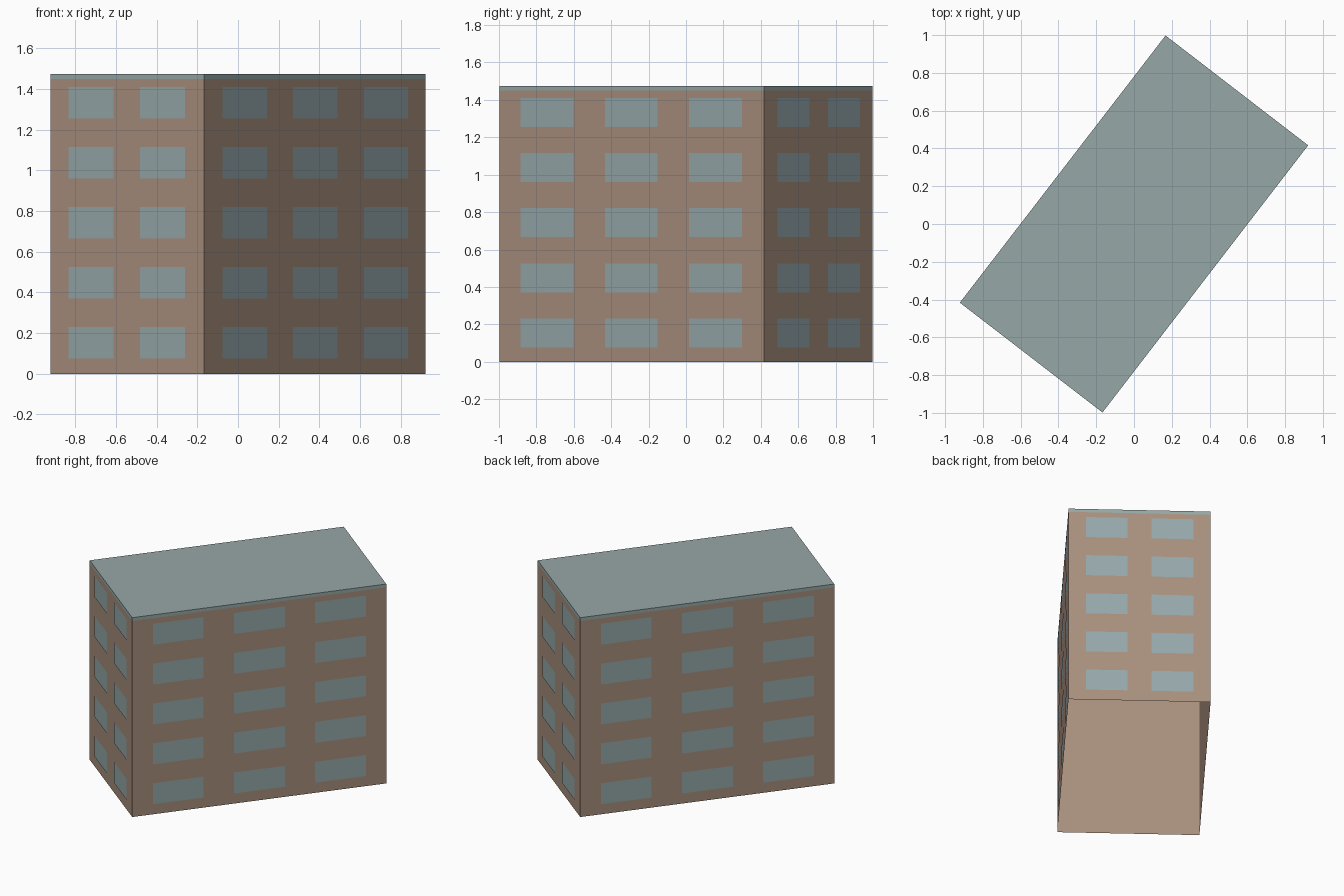
import bpy
import bmesh
from math import radians, pi
from mathutils import Matrix, Vector

cube = bpy.data.objects.get("Cube")
if cube:
    bpy.data.objects.remove(cube)

LENGTH, WIDTH = 1.785, 0.953
EAVES, TOP = 1.45, 1.475
TURN = Matrix.Rotation(radians(52.4), 4, "Z")
FLOORS, FLOOR_STEP = 5, 0.295
SILL, WINDOW_HEIGHT = 0.076, 0.155
GAP = 0.003


def material(name, rgb):
    mat = bpy.data.materials.new(name)
    mat.use_nodes = True
    colour = (*rgb, 1)
    mat.diffuse_color = colour
    mat.node_tree.nodes["Principled BSDF"].inputs["Base Color"].default_value = colour
    return mat


def finish(name, bm, mat):
    bm.transform(TURN)
    mesh = bpy.data.meshes.new(name)
    bm.to_mesh(mesh)
    bm.free()
    mesh.materials.append(mat)
    bpy.context.collection.objects.link(bpy.data.objects.new(name, mesh))


def shell(name, bottom, top, mat, closed_top):
    """Box with an open underside and an optional top."""
    bm = bmesh.new()
    size = Matrix.Diagonal((LENGTH, WIDTH, top - bottom, 1))
    centre = Matrix.Translation((0, 0, (top + bottom) / 2))
    bmesh.ops.create_cube(bm, size=1, matrix=centre @ size)
    bm.normal_update()
    drop = [f for f in bm.faces
            if f.normal.z < -0.5 or (f.normal.z > 0.5 and not closed_top)]
    bmesh.ops.delete(bm, geom=drop, context="FACES")
    finish(name, bm, mat)


def windows(name, angle, wall, depth, columns, width, spacing, mat):
    """Grid of thin panes on the wall that faces the given angle."""
    bm = bmesh.new()
    for row in range(FLOORS):
        low = SILL + row * FLOOR_STEP
        for col in range(columns):
            mid = (col - (columns - 1) / 2) * spacing * wall
            half = width * wall / 2
            corners = [(mid - half, low), (mid + half, low),
                       (mid + half, low + WINDOW_HEIGHT),
                       (mid - half, low + WINDOW_HEIGHT)]
            bm.faces.new([bm.verts.new(Vector((u, -depth / 2 - GAP, z)))
                          for u, z in corners])
    bm.transform(Matrix.Rotation(angle, 4, "Z"))
    finish(name, bm, mat)


brick = material("tan wall", (0.392, 0.275, 0.205))
glass = material("grey blue glass", (0.305, 0.392, 0.405))
slate = material("grey green roof", (0.305, 0.392, 0.383))

# Walls and flat roof
shell("walls", 0, EAVES, brick, False)
shell("roof", EAVES, TOP, slate, True)

# Windows on the two long and two short walls
for side, angle in (("front", 0), ("back", pi)):
    windows(side + "_long_windows", angle, LENGTH, WIDTH, 3, 0.2, 0.319, glass)
    windows(side + "_short_windows", angle - pi / 2, WIDTH, LENGTH, 2, 0.293, 0.464, glass)
